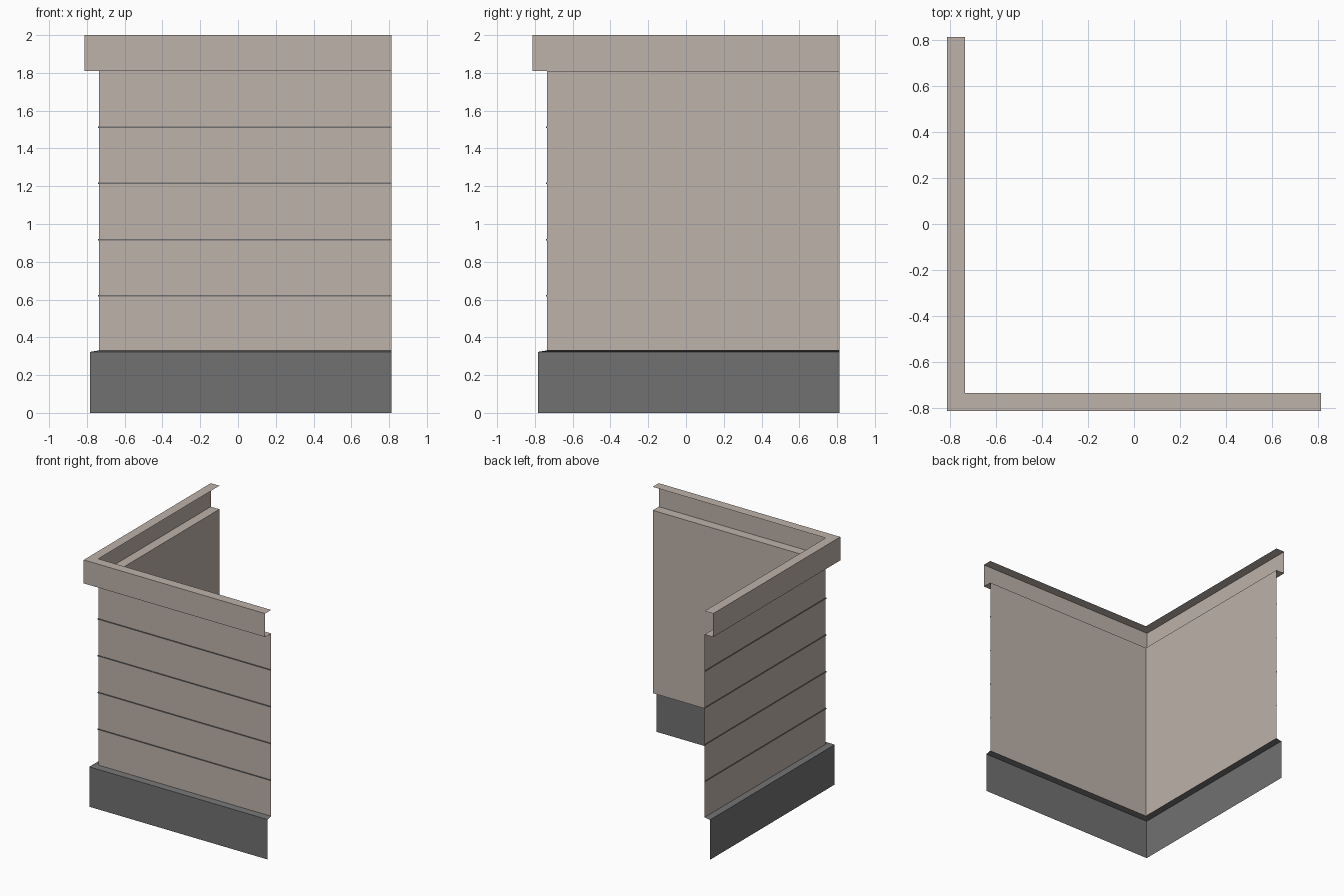
import bpy
import bmesh

cube = bpy.data.objects.get("Cube")
if cube:
    bpy.data.objects.remove(cube, do_unlink=True)

END = 0.812       # free ends of both wings, and the outer face of the crown
WALL = 0.735      # wall plane
BASE = 0.783      # plinth face
CROWN_Z = 1.81
BASE_Z = 0.323


def material(name, rgb):
    mat = bpy.data.materials.new(name)
    mat.use_nodes = True
    color = (*rgb, 1.0)
    mat.diffuse_color = color
    mat.node_tree.nodes["Principled BSDF"].inputs["Base Color"].default_value = color
    return mat


def corner_sweep(name, profile, mat):
    """Sweep an open (distance, height) profile along both wings, mitred at the corner."""
    bm = bmesh.new()
    rows = []
    for d, z in profile:
        path = [(-d, END), (-d, -d), (END, -d)]
        rows.append([bm.verts.new((x, y, z)) for x, y in path])
    for top, low in zip(rows, rows[1:]):
        for i in range(2):
            bm.faces.new((top[i], low[i], low[i + 1], top[i + 1]))
    mesh = bpy.data.meshes.new(name)
    bm.to_mesh(mesh)
    bm.free()
    mesh.materials.append(mat)
    obj = bpy.data.objects.new(name, mesh)
    bpy.context.collection.objects.link(obj)
    return obj


beige = material("warm beige", (0.515, 0.445, 0.405))
grey = material("dark grey", (0.165, 0.165, 0.165))

# Crown: top ledge, outer face and underside, open to the inside
corner_sweep("crown", [(WALL, 2.0), (END, 2.0), (END, CROWN_Z), (WALL, CROWN_Z)], beige)

# Wall sheet
wall_bottom = BASE_Z + 0.008
corner_sweep("wall", [(WALL, CROWN_Z), (WALL, wall_bottom)], beige)

# Plinth with a slightly sloped ledge
corner_sweep("plinth", [(WALL, wall_bottom), (BASE, BASE_Z), (BASE, 0.0)], grey)

# Thin horizontal joints dividing the wall into five courses
course = (CROWN_Z - BASE_Z) / 5
for n in range(1, 5):
    z = BASE_Z + n * course
    lip, half = WALL + 0.005, 0.004
    corner_sweep(f"wall_joint_{n}",
                 [(WALL, z + half), (lip, z + half), (lip, z - half), (WALL, z - half)], grey)
